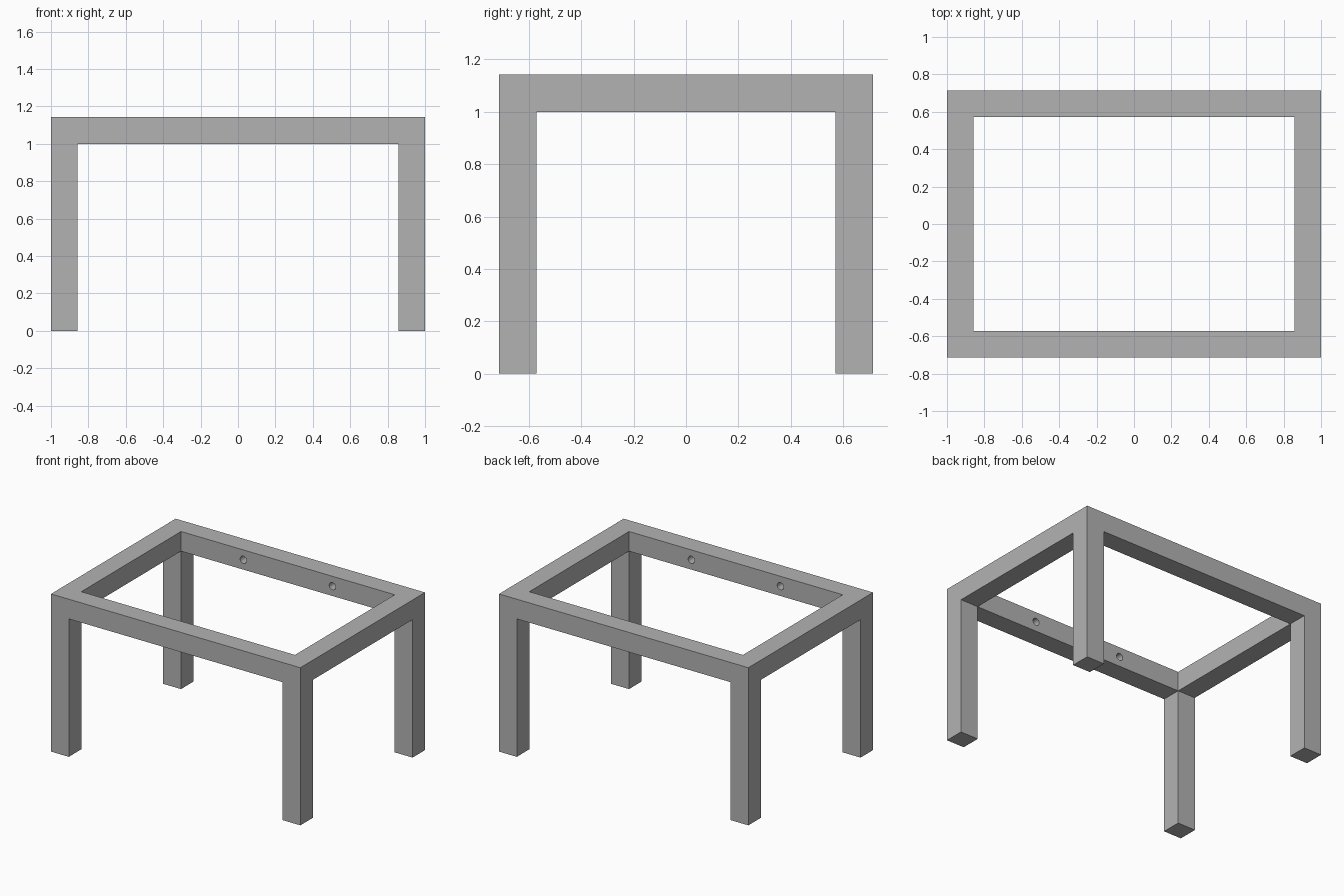
import bpy
import math

default = bpy.data.objects.get("Cube")
if default:
    bpy.data.objects.remove(default, do_unlink=True)

UNIT = 1 / 7                      # thickness of every bar
LENGTH, WIDTH, HEIGHT = 14 * UNIT, 10 * UNIT, 8 * UNIT
INNER_X, INNER_Y = LENGTH - 2 * UNIT, WIDTH - 2 * UNIT
UNDERSIDE = HEIGHT - UNIT
HOLE_RADIUS, HOLE_DEPTH = 0.026, UNIT / 2

grey = bpy.data.materials.new("grey")
grey.use_nodes = True
colour = (0.45, 0.45, 0.45, 1)
grey.diffuse_color = colour
grey.node_tree.nodes["Principled BSDF"].inputs["Base Color"].default_value = colour


def box(name, size, bottom):
    """Box centred on the z axis, standing at the given height."""
    bpy.ops.mesh.primitive_cube_add(size=1, location=(0, 0, bottom + size[2] / 2))
    obj = bpy.context.object
    obj.name = name
    obj.scale = size
    bpy.ops.object.transform_apply(location=True, rotation=True, scale=True)
    return obj


def cut(target, cutter):
    """Subtract the cutter from the target and discard it."""
    cutter.hide_render = True
    mod = target.modifiers.new("cut", "BOOLEAN")
    mod.operation = "DIFFERENCE"
    mod.solver = "EXACT"
    mod.object = cutter
    bpy.context.view_layer.objects.active = target
    bpy.ops.object.modifier_apply(modifier=mod.name)
    bpy.data.objects.remove(cutter, do_unlink=True)


# Solid block that becomes the four-legged frame
frame = box("table_frame", (LENGTH, WIDTH, HEIGHT), 0)
frame.data.materials.append(grey)

# Open top, then the openings between the legs in both directions
cut(frame, box("top_opening", (INNER_X, INNER_Y, HEIGHT * 2), -HEIGHT / 2))
cut(frame, box("end_opening", (LENGTH * 2, INNER_Y, UNDERSIDE + 1), -1))
cut(frame, box("side_opening", (INNER_X, WIDTH * 2, UNDERSIDE + 1), -1))

# Blind dowel holes in the inner faces of both long rails
for side in (-1, 1):
    bpy.ops.mesh.primitive_cylinder_add(
        vertices=32, radius=HOLE_RADIUS, depth=INNER_Y + 2 * HOLE_DEPTH,
        location=(side * 2.5 * UNIT, 0, HEIGHT - UNIT / 2),
        rotation=(math.pi / 2, 0, 0))
    cut(frame, bpy.context.object)

# Smooth hole walls, crisp bar edges
bpy.ops.object.select_all(action="DESELECT")
frame.select_set(True)
bpy.context.view_layer.objects.active = frame
bpy.ops.object.shade_smooth_by_angle(angle=math.radians(30))
